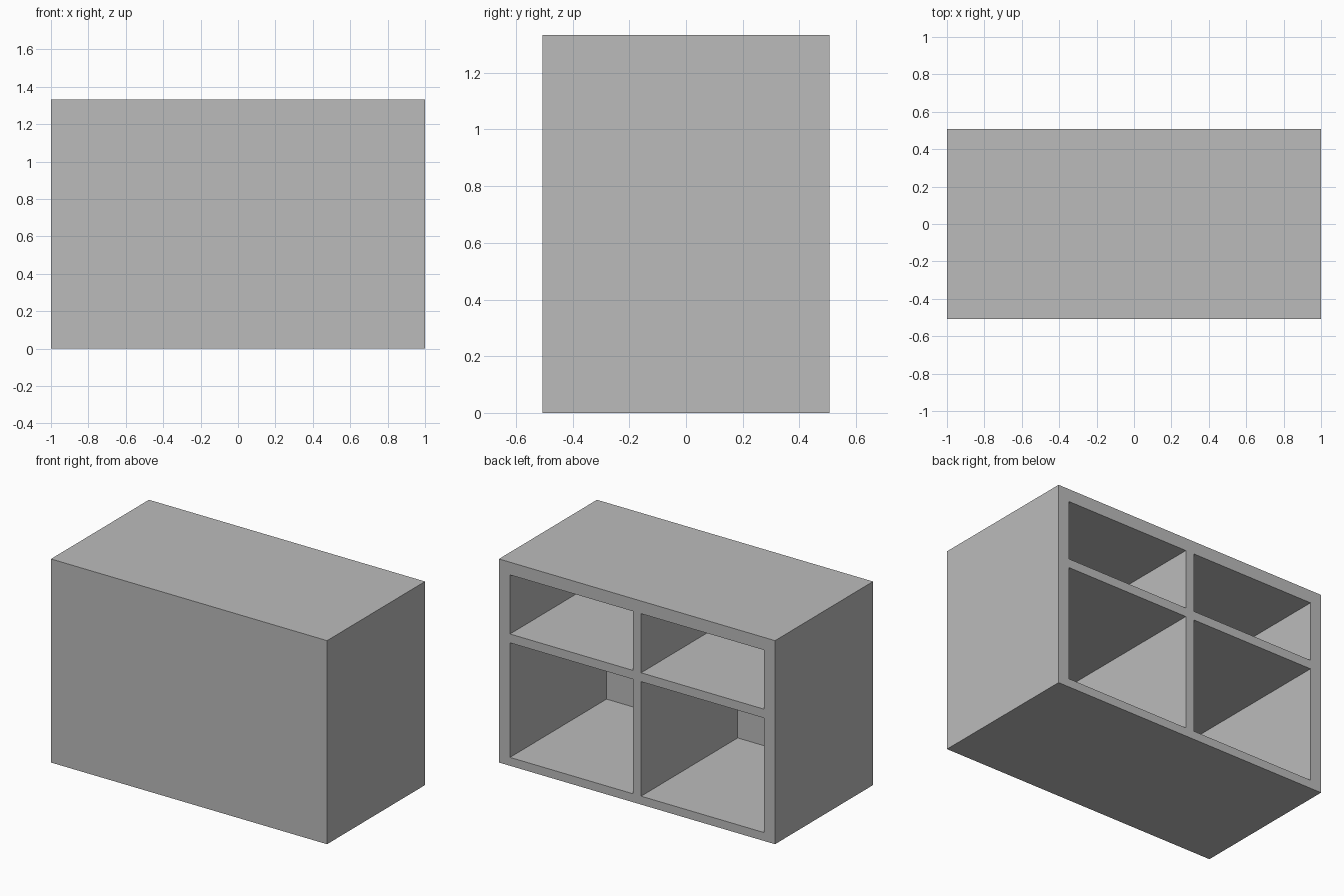
import bpy

if "Cube" in bpy.data.objects:
    bpy.data.objects.remove(bpy.data.objects["Cube"], do_unlink=True)

HALF_W, HALF_D, HEIGHT = 1.0, 0.507, 1.333
FRONT_PANEL = 0.015           # thickness of the closed front
INNER, OUTER = 0.03, 0.92     # compartment extents along x
ROWS = [(0.055, 0.805), (0.863, 1.25)]  # lower and upper compartments

grey = bpy.data.materials.new("plain grey")
grey.use_nodes = True
colour = (0.5, 0.5, 0.5, 1)
grey.diffuse_color = colour
grey.node_tree.nodes["Principled BSDF"].inputs["Base Color"].default_value = colour


def box(name, low, high):
    """Axis-aligned box between two corners."""
    centre = [(a + b) / 2 for a, b in zip(low, high)]
    bpy.ops.mesh.primitive_cube_add(size=1, location=centre)
    obj = bpy.context.object
    obj.name = name
    obj.scale = [b - a for a, b in zip(low, high)]
    bpy.ops.object.transform_apply(location=True, rotation=False, scale=True)
    obj.data.materials.append(grey)
    return obj


# Solid cabinet body
cabinet = box("cabinet", (-HALF_W, -HALF_D, 0), (HALF_W, HALF_D, HEIGHT))

# Hollow out four compartments, open at the back
for side in (-1, 1):
    x0, x1 = sorted((side * INNER, side * OUTER))
    for z0, z1 in ROWS:
        cutter = box("compartment_cutter", (x0, -HALF_D + FRONT_PANEL, z0),
                     (x1, HALF_D + 0.1, z1))
        cutter.hide_render = True
        bpy.context.view_layer.objects.active = cabinet
        cut = cabinet.modifiers.new("compartment", "BOOLEAN")
        cut.operation = "DIFFERENCE"
        cut.solver = "EXACT"
        cut.object = cutter
        bpy.ops.object.modifier_apply(modifier=cut.name)
        bpy.data.objects.remove(cutter, do_unlink=True)
